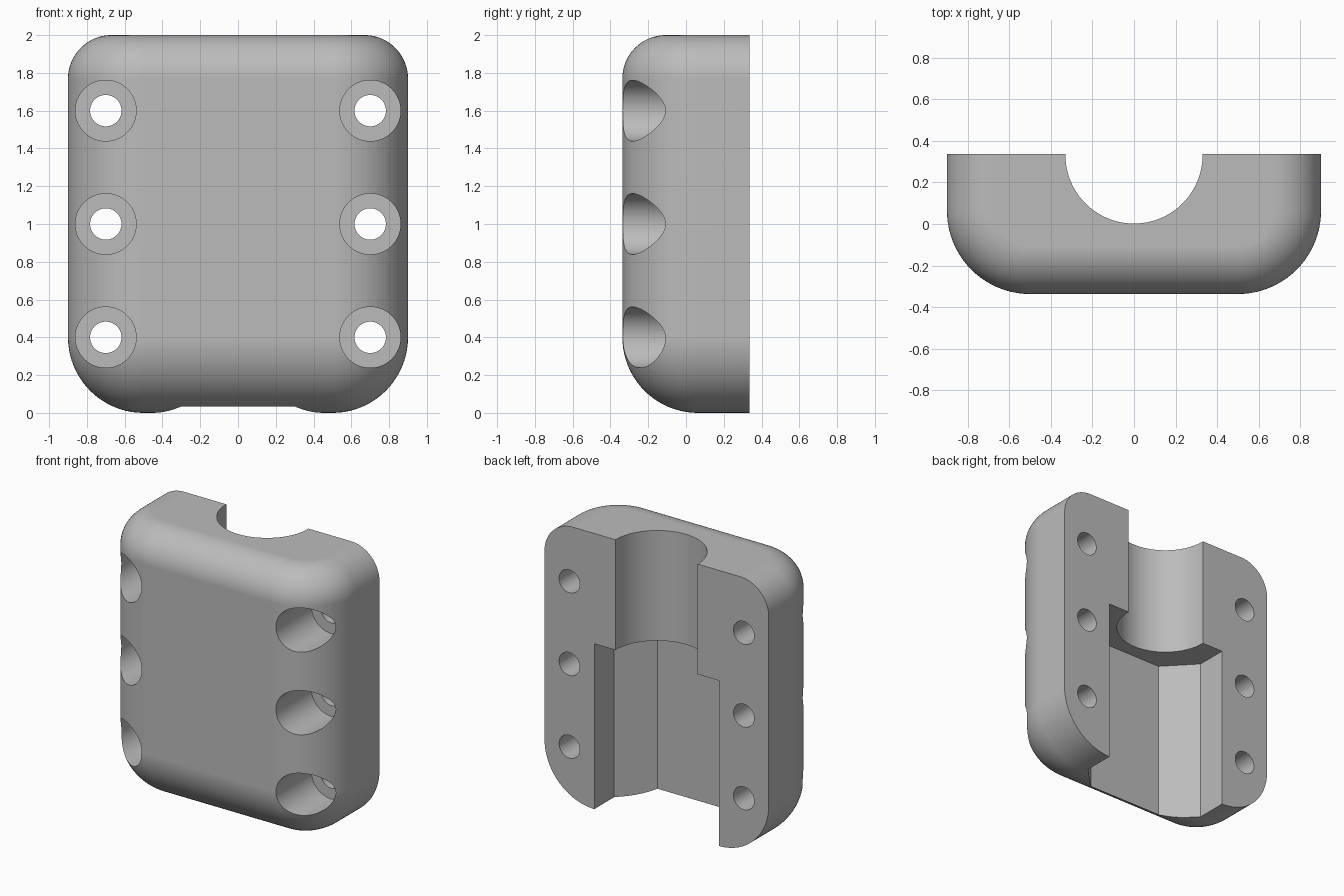
import bpy, bmesh, math
from mathutils import Matrix

if "Cube" in bpy.data.objects:
    bpy.data.objects.remove(bpy.data.objects["Cube"])

W, D, H = 0.9, 0.337, 2.0      # half width, half depth, height
R, R_TOP = 0.4, 0.23           # main and top fillet radii
STEPS = 20

grey = bpy.data.materials.new("plain_grey")
grey.use_nodes = True
grey.diffuse_color = (0.5, 0.5, 0.5, 1)
grey.node_tree.nodes["Principled BSDF"].inputs["Base Color"].default_value = (0.5, 0.5, 0.5, 1)


def make_object(name, bm):
    bmesh.ops.recalc_face_normals(bm, faces=bm.faces)
    mesh = bpy.data.meshes.new(name)
    bm.to_mesh(mesh)
    bm.free()
    mesh.materials.append(grey)
    obj = bpy.data.objects.new(name, mesh)
    bpy.context.collection.objects.link(obj)
    return obj


def cylinder(name, radius, start, end, centre, axis):
    """Cylinder running from start to end along Y or Z."""
    bm = bmesh.new()
    turn = Matrix.Rotation(math.radians(90), 4, "X") if axis == "Y" else Matrix()
    x, other = centre
    mid = (start + end) / 2
    place = (x, mid, other) if axis == "Y" else (x, other, mid)
    bmesh.ops.create_cone(bm, cap_ends=True, segments=96, radius1=radius, radius2=radius,
                          depth=end - start, matrix=Matrix.Translation(place) @ turn)
    return make_object(name, bm)


def section(inset, z):
    """Horizontal slice: flat at the back, two rounded corners at the front."""
    w, r = W - inset, R - inset
    right = [(w, D, z)]
    for i in range(STEPS + 1):
        a = math.pi / 2 * i / STEPS
        right.append((w - r + r * math.cos(a), R - D - r * math.sin(a), z))
    return right + [(-x, y, zz) for x, y, zz in reversed(right)]


# Body: slices stacked through the bottom fillet, then the top fillet
slices = []
for radius, base, sign in ((R, R, -1), (R_TOP, H - R_TOP, 1)):
    arc = []
    for i in range(STEPS + 1):
        a = math.pi / 2 * i / STEPS
        arc.append(section(radius * (1 - math.cos(a)), base + sign * radius * math.sin(a)))
    slices += arc[::-1] if sign < 0 else arc

bm = bmesh.new()
rings = [[bm.verts.new(p) for p in s] for s in slices]
for low, high in zip(rings, rings[1:]):
    for i in range(len(low)):
        j = (i + 1) % len(low)
        bm.faces.new((low[i], low[j], high[j], high[i]))
bm.faces.new(rings[0])
bm.faces.new(rings[-1])
bmesh.ops.remove_doubles(bm, verts=bm.verts, dist=1e-5)
bmesh.ops.dissolve_limit(bm, angle_limit=0.001, verts=bm.verts, edges=bm.edges)
body = make_object("clamp_half", bm)

# Chamfered pocket, open at the bottom and the back
bm = bmesh.new()
half = [(0.5, 0.6), (0.5, 0.11), (0.3, -0.1)]
outline = half + [(-x, y) for x, y in reversed(half)]
face = bm.faces.new([bm.verts.new((x, y, -0.2)) for x, y in outline])
up = bmesh.ops.extrude_face_region(bm, geom=[face])
bmesh.ops.translate(bm, vec=(0, 0, 1.4), verts=[v for v in up["geom"] if isinstance(v, bmesh.types.BMVert)])
cutters = [make_object("pocket_cutter", bm)]

# Round channel at the top, then the counterbored screw holes
cutters.append(cylinder("channel_cutter", 0.33, 1.1, 2.2, (0, 0.332), "Z"))
for x in (-0.7, 0.7):
    for z in (0.4, 1.0, 1.6):
        cutters.append(cylinder("counterbore_cutter", 0.161, -0.6, 0.07, (x, z), "Y"))
        cutters.append(cylinder("screw_hole_cutter", 0.083, -0.5, 0.6, (x, z), "Y"))

bpy.ops.object.select_all(action="DESELECT")
bpy.context.view_layer.objects.active = body
body.select_set(True)
for cutter in cutters:
    cutter.hide_render = True
    mod = body.modifiers.new("cut", "BOOLEAN")
    mod.operation, mod.solver, mod.object = "DIFFERENCE", "EXACT", cutter
    bpy.ops.object.modifier_apply(modifier=mod.name)
    bpy.data.objects.remove(cutter)

# Smooth fillets with crisp machined edges
bpy.ops.object.shade_smooth_by_angle(angle=math.radians(20))
normals = body.modifiers.new("even_normals", "WEIGHTED_NORMAL")
normals.keep_sharp = True
